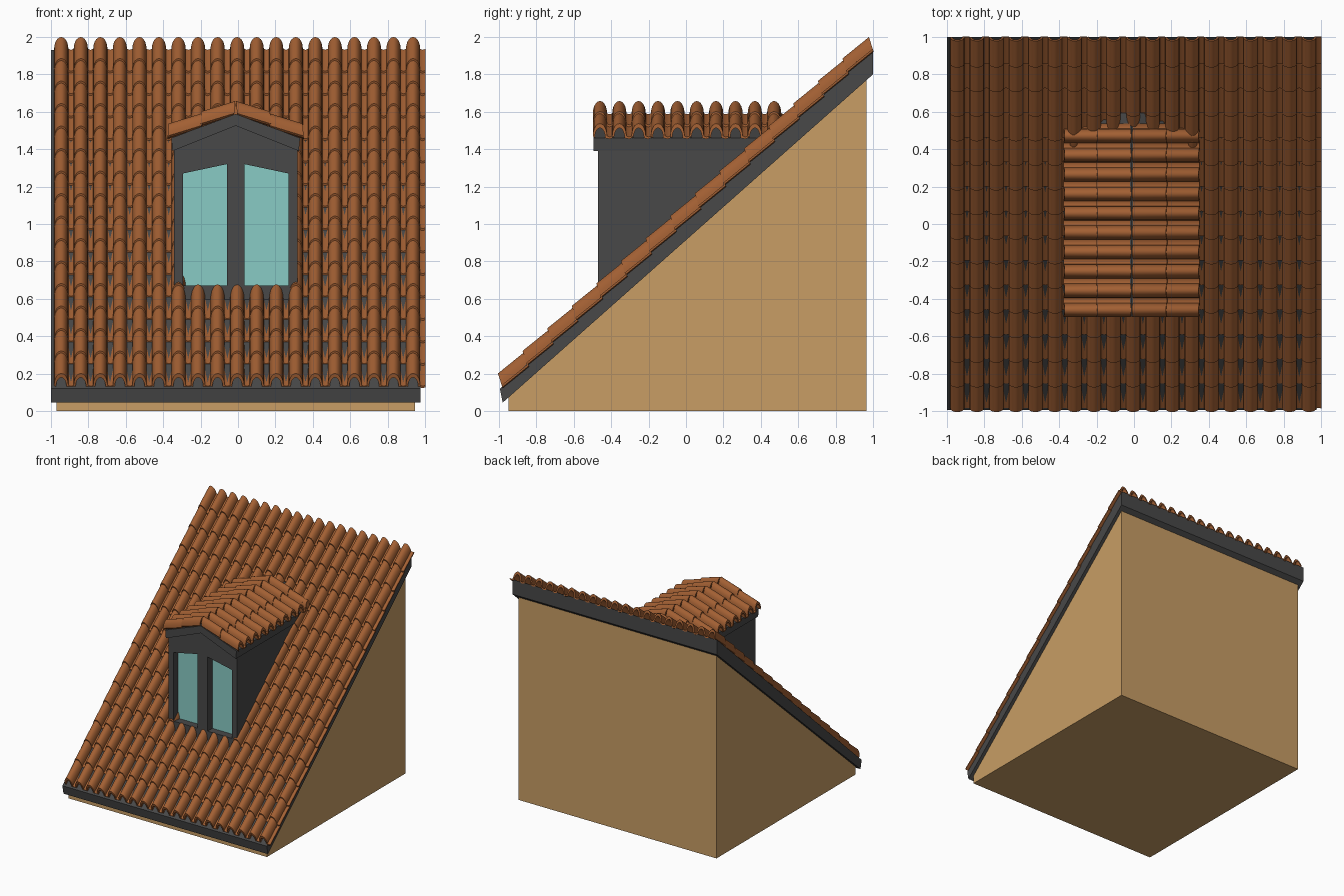
import bpy, bmesh
from math import sin, cos, pi
from mathutils import Vector

if "Cube" in bpy.data.objects:
    bpy.data.objects.remove(bpy.data.objects["Cube"])

CX = -0.0125  # centre line of house and dormer


def material(name, rgb):
    m = bpy.data.materials.new(name)
    m.diffuse_color = (*rgb, 1)
    m.use_nodes = True
    m.node_tree.nodes["Principled BSDF"].inputs["Base Color"].default_value = m.diffuse_color
    return m


TAN = material("plaster", (0.58, 0.34, 0.13))
DARK = material("dark_trim", (0.065, 0.065, 0.065))
CLAY = material("clay", (0.36, 0.115, 0.033))
TEAL = material("window_glass", (0.25, 0.60, 0.56))


def finish(name, bm, mat):
    bmesh.ops.recalc_face_normals(bm, faces=bm.faces)
    me = bpy.data.meshes.new(name)
    bm.to_mesh(me)
    bm.free()
    me.materials.append(mat)
    ob = bpy.data.objects.new(name, me)
    bpy.context.collection.objects.link(ob)
    return ob


def prism(name, pts, axis, lo, hi, mat):
    """Extrude a 2D outline: axis 'x' takes (y, z) points, axis 'y' takes (x, z)."""
    bm = bmesh.new()
    place = (lambda p, d: (d, p[0], p[1])) if axis == "x" else (lambda p, d: (p[0], d, p[1]))
    a, b = [[bm.verts.new(place(p, d)) for p in pts] for d in (lo, hi)]
    bm.faces.new(a)
    bm.faces.new(b)
    for i in range(len(pts)):
        j = (i + 1) % len(pts)
        bm.faces.new((a[i], a[j], b[j], b[i]))
    return finish(name, bm, mat)


def rect(x0, x1, z0, z1):
    return [(x0, z0), (x1, z0), (x1, z1), (x0, z1)]


# Tile cross-section: round barrel followed by a shallow pan
SEG = 10
PITCH = 0.1045


def arch(a, b, base):
    return [(-a * cos(pi * i / SEG), base + b * sin(pi * i / SEG)) for i in range(SEG + 1)]


OUTER = arch(0.038, 0.060, 0.006) + [(0.052, 0.001), (0.0665, 0.006)]
INNER = arch(0.028, 0.049, -0.004) + [(0.052, -0.009), (0.0665, -0.004)]
SECTION = OUTER + INNER[::-1]
LIFT, SHEAR = 0.011, 0.47


def tile_field(name, start, end, U, N, cols, rows, pitch=PITCH, skip=lambda c, r: False):
    """Overlapping tiles; start and end are the eave and ridge of the first column."""
    start, end, U, N = map(Vector, (start, end, U, N))
    V = (end - start).normalized()
    step = (end - start).length / (rows + 0.05)
    bm = bmesh.new()
    n = len(SECTION)
    for r in range(rows):
        for c in range(cols):
            if skip(c, r):
                continue
            rings = []
            for v, lift in ((r * step, LIFT), ((r + 1.05) * step, 0.0)):
                rings.append([bm.verts.new(start + U * (c * pitch + u) + N * (w + lift)
                                           + V * (v + SHEAR * (w + lift))) for u, w in SECTION])
            a, b = rings
            for i in range(n):
                j = (i + 1) % n
                bm.faces.new((a[i], a[j], b[j], b[i]))
            # end caps joining outer and inner skins
            for ring in rings:
                for i in range(n // 2 - 1):
                    bm.faces.new((ring[i], ring[i + 1], ring[n - 2 - i], ring[n - 1 - i]))
    ob = finish(name, bm, CLAY)
    bpy.ops.object.select_all(action="DESELECT")
    ob.select_set(True)
    bpy.context.view_layer.objects.active = ob
    bpy.ops.object.shade_smooth_by_angle(angle=0.7)


# House body and sloping roof slab
prism("house_body", [(-0.95, 0), (0.965, 0), (0.965, 1.775), (-0.95, 0.075)], "x", -0.97, 0.945, TAN)
prism("roof_slab", [(-0.995, 0.12), (-0.98, 0.045), (1.0, 1.80), (1.0, 1.93)], "x", -1.0, 0.975, DARK)

# Main roof tiles, left out where the dormer stands
slope = Vector((0, 1.98, 1.81)).normalized()
tile_field("roof_tiles", (-0.945, -0.98, 0.12), (-0.945, 1.0, 1.93), (1, 0, 0),
           (0, -slope.z, slope.y), 19, 15,
           skip=lambda c, r: 7 <= c <= 11 and 4 <= r <= 9)

# Dormer: solid core behind the glass, then the front frame pieces
L, R = CX - 0.33, CX + 0.33
FRONT, GLASS = -0.47, -0.40
prism("dormer_walls", [(L, 0.58), (R, 0.58), (R, 1.41), (CX, 1.54), (L, 1.41)], "y", GLASS, 0.45, DARK)
panes = [(-0.295, -0.06), (0.035, 0.27)]
for label, x0, x1 in (("left_post", L, panes[0][0]), ("mullion", panes[0][1], panes[1][0]),
                      ("right_post", panes[1][1], R)):
    prism("window_" + label, rect(x0, x1, 0.55, 1.34 if label == "mullion" else 1.30),
          "y", FRONT, GLASS, DARK)
prism("window_sill", rect(L, R, 0.55, 0.672), "y", FRONT, GLASS, DARK)
prism("window_header", [(L, 1.26), (-0.06, 1.32), (0.035, 1.32), (R, 1.26),
                        (R, 1.41), (CX, 1.54), (L, 1.41)], "y", FRONT, GLASS, DARK)
for label, (x0, x1) in zip(("left", "right"), panes):
    prism("glass_" + label, rect(x0 - 0.01, x1 + 0.01, 0.66, 1.33), "y", GLASS - 0.004, GLASS + 0.01, TEAL)

# Dormer gable slab
W = 0.338
prism("dormer_roof_slab", [(CX - W, 1.39), (CX, 1.525), (CX + W, 1.39), (CX + W + 0.006, 1.46),
                           (CX, 1.588), (CX - W - 0.006, 1.46)], "y", -0.495, 0.6, DARK)

# Dormer tiles, two courses on each side of the ridge
for label, s in (("left", -1), ("right", 1)):
    eave, ridge = Vector((CX + s * 0.365, -0.46, 1.452)), Vector((CX + s * 0.008, -0.46, 1.585))
    v = (ridge - eave).normalized()
    tile_field("dormer_tiles_" + label, eave, ridge, (0, 1, 0), (s * v.z, 0, abs(v.x)), 10, 2, 0.1035)
